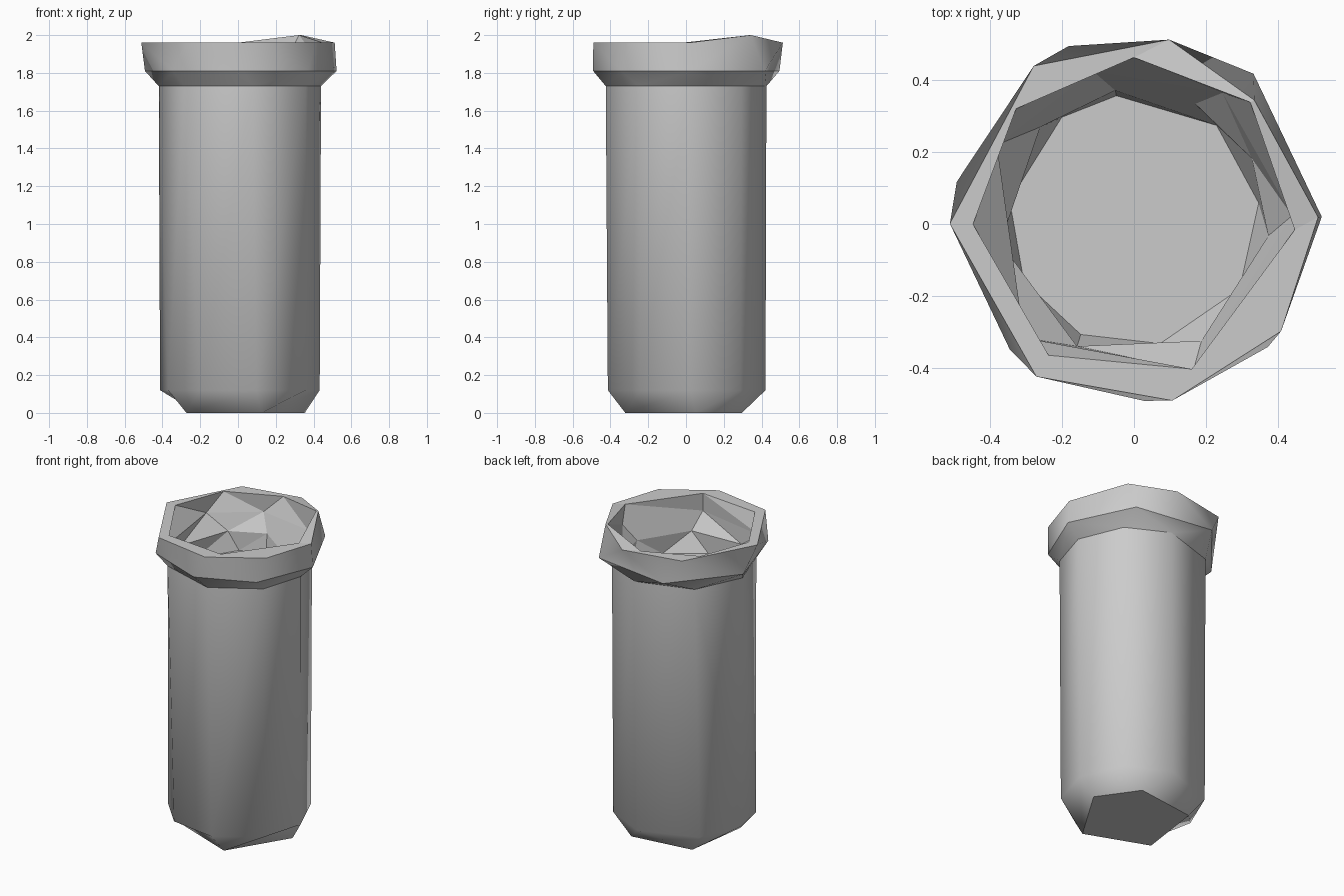
import bpy
import bmesh
import math

if "Cube" in bpy.data.objects:
    bpy.data.objects.remove(bpy.data.objects["Cube"], do_unlink=True)

# One plain grey for the whole cup
GREY = (0.6, 0.6, 0.6, 1.0)
grey = bpy.data.materials.new("plain_grey")
grey.use_nodes = True
grey.diffuse_color = GREY
grey.node_tree.nodes["Principled BSDF"].inputs["Base Color"].default_value = GREY

bm = bmesh.new()


def ring(height, radius, angles, centre=(0, 0)):
    """Irregular polygon ring: list of (angle, vertex) going round once."""
    out = []
    for a in sorted(angles):
        t = math.radians(a)
        x, y = centre[0] + radius * math.cos(t), centre[1] + radius * math.sin(t)
        out.append((a, bm.verts.new((x, y, height))))
    return out


def stitch(lower, upper, smooth):
    """Join two rings with triangles, walking round both by angle."""
    def following(r, k):
        return r[(k + 1) % len(r)][0] + 360 * ((k + 1) // len(r))

    i = j = 0
    while i < len(lower) or j < len(upper):
        a, b = lower[i % len(lower)][1], upper[j % len(upper)][1]
        step_lower = j >= len(upper) or (i < len(lower) and following(lower, i) <= following(upper, j))
        if step_lower:
            i += 1
            face = bm.faces.new((a, lower[i % len(lower)][1], b))
        else:
            j += 1
            face = bm.faces.new((a, upper[j % len(upper)][1], b))
        face.smooth = smooth


# Outside, from the base up to the rim
foot = ring(0, 0.338, (9, 61, 134, 210, 288), (0.02, 0))
chamfer = ring(0.12, 0.423, (3, 43, 84, 137, 177, 206, 240, 282, 325), (0.01, 0))
neck = ring(1.73, 0.43, (2, 43, 82, 133, 177, 227, 279, 324), (0.01, 0))
flare = ring(1.81, 0.512, (0, 51, 112, 169, 226, 272, 315), (0.01, 0.02))
lip_outer = ring(1.96, 0.512, (1, 45, 79, 123, 181, 238, 282, 323), (0, 0.01))

# Inside, from the rim down to the shallow floor
lip_inner = ring(1.96, 0.448, (-4, 45, 90, 137, 182, 238, 291), (0, 0.015))
recess = ring(1.845, 0.44, (3, 56, 105, 150, 226, 292))
ledge = ring(1.74, 0.375, (-5, 29, 63, 98, 134, 188, 245, 300))
floor = ring(1.62, 0.35, (8, 49, 98, 125, 171, 209, 245, 282, 327), (0, 0.01))

# Raised corner on the rim
for r, radius in ((lip_outer, 0.48), (lip_inner, 0.468)):
    corner = r[1][1]
    corner.co.z = 2
    corner.co.xy = corner.co.xy.normalized() * radius

# Round body and rim, flat facets inside
rings = (foot, chamfer, neck, flare, lip_outer, lip_inner, recess, ledge, floor)
for k, (below, above) in enumerate(zip(rings, rings[1:])):
    stitch(below, above, smooth=k < 4)
for cap in (foot, floor):
    bm.faces.new([v for _, v in cap])
bmesh.ops.recalc_face_normals(bm, faces=bm.faces)

# Crisp edge round every ring except the soft base chamfer
for r in rings:
    if r is not chamfer:
        verts = {v for _, v in r}
        for edge in bm.edges:
            if verts.issuperset(edge.verts):
                edge.smooth = False

mesh = bpy.data.meshes.new("cup")
bm.to_mesh(mesh)
bm.free()
mesh.materials.append(grey)
cup = bpy.data.objects.new("cup", mesh)
bpy.context.collection.objects.link(cup)
